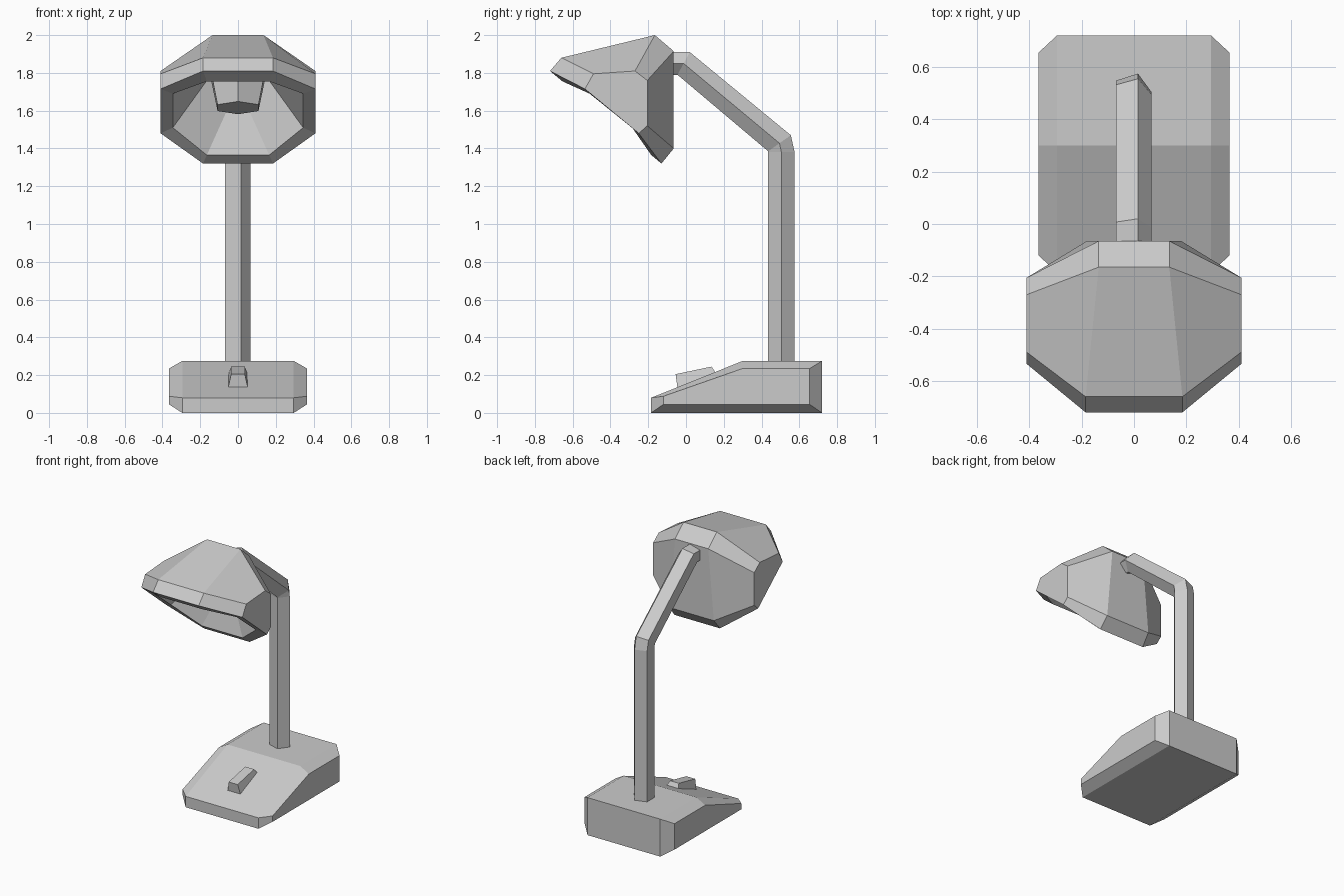
import bpy, bmesh, math
from mathutils import Vector

if "Cube" in bpy.data.objects:
    bpy.data.objects.remove(bpy.data.objects["Cube"])


def finish(name, bm):
    bmesh.ops.remove_doubles(bm, verts=bm.verts, dist=0.0005)
    bmesh.ops.recalc_face_normals(bm, faces=bm.faces)
    me = bpy.data.meshes.new(name)
    bm.to_mesh(me)
    bm.free()
    ob = bpy.data.objects.new(name, me)
    bpy.context.collection.objects.link(ob)
    return ob


def skin(bm, rings, start=True, end=True, closed=True):
    """Join successive rings of points with quads and optional end caps."""
    rows = [[bm.verts.new(p) for p in r] for r in rings]
    n = len(rows[0])
    for a, b in zip(rows, rows[1:]):
        for i in range(n if closed else n - 1):
            j = (i + 1) % n
            bm.faces.new((a[i], a[j], b[j], b[i]))
    if start:
        bm.faces.new(rows[0])
    if end:
        bm.faces.new(rows[-1][::-1])


def mirrored(*halves):
    """Sections on +x, outermost first, followed by their mirror images."""
    flip = [[(-x, y, z) for x, y, z in s] for s in reversed(halves)]
    return list(halves) + flip


# Base: wedge profile with chamfered sides
full = [(-.185, 0), (.72, 0), (.72, .275), (.30, .275), (-.185, .08)]
inset = [(-.12, .045), (.655, .045), (.655, .235), (.30, .235), (-.12, .088)]
bm = bmesh.new()
skin(bm, mirrored([(.365, y, z) for y, z in inset], [(.295, y, z) for y, z in full]))
finish("base", bm)

# Switch: small tapered block on the slope
bm = bmesh.new()
skin(bm, mirrored([(.053, -.045, .13), (.036, -.055, .205),
                   (.036, .135, .245), (.053, .165, .20)]))
finish("switch", bm)

# Arm: five-sided tube, each ring given by its front and back edge in y, z
stations = [((.435, .22), (.575, .22)), ((.435, 1.38), (.575, 1.38)),
            ((.435, 1.385), (.555, 1.47)), ((-.045, 1.79), (.02, 1.91)),
            ((-.10, 1.79), (-.10, 1.91))]
rings = []
for f, b in stations:
    f, b = Vector(f), Vector(b)
    mid, half = (f + b) / 2, (b - f) / 2
    ring = []
    for i in range(5):
        a = math.tau * i / 5
        p = mid + half * math.sin(a) / math.sin(math.tau / 5)
        ring.append((.0745 * math.cos(a) - .008, p.x, p.y))
    rings.append(ring)
bm = bmesh.new()
skin(bm, rings)
finish("arm", bm)

# Shade: outer shell from a side and a middle section, open underneath
side = [(.41, -.535, 1.715), (.41, -.49, 1.795), (.41, -.27, 1.81),
        (.41, -.205, 1.76), (.41, -.205, 1.52), (.41, -.25, 1.48)]
middle = [(.185, -.72, 1.81), (.185, -.66, 1.88), (.135, -.165, 2.0),
          (.135, -.065, 1.915), (.18, -.065, 1.40), (.185, -.13, 1.32)]
bm = bmesh.new()
skin(bm, mirrored(side, middle), closed=False)

# Shade: rim band and funnel-shaped inside
rim = [middle[0], side[0], side[5], middle[5]]
lip = [(.165, -.654, 1.755), (.345, -.51, 1.69), (.345, -.285, 1.51), (.165, -.184, 1.365)]
deep = [(.08, -.30, 1.90), (.15, -.25, 1.85), (.15, -.14, 1.78), (.05, -.13, 1.62)]
octagons = [h + [(-x, y, z) for x, y, z in reversed(h)] for h in (rim, lip, deep)]
skin(bm, octagons, start=False)
finish("lamp_shade", bm)

# Bulb: six-sided tapered plug hanging inside the shade
axis = Vector((0, .27, .96)).normalized()
across = Vector((0, axis.z, -axis.y))
bm = bmesh.new()
rings = []
for dist, r in ((0, .125), (.2, .17)):
    c = Vector((0, -.30, 1.615)) + axis * dist
    rings.append([c + Vector((r * math.sin(a), 0, 0)) - across * r * math.cos(a)
                  for a in (math.tau * i / 6 for i in range(6))])
skin(bm, rings)
finish("bulb", bm)
